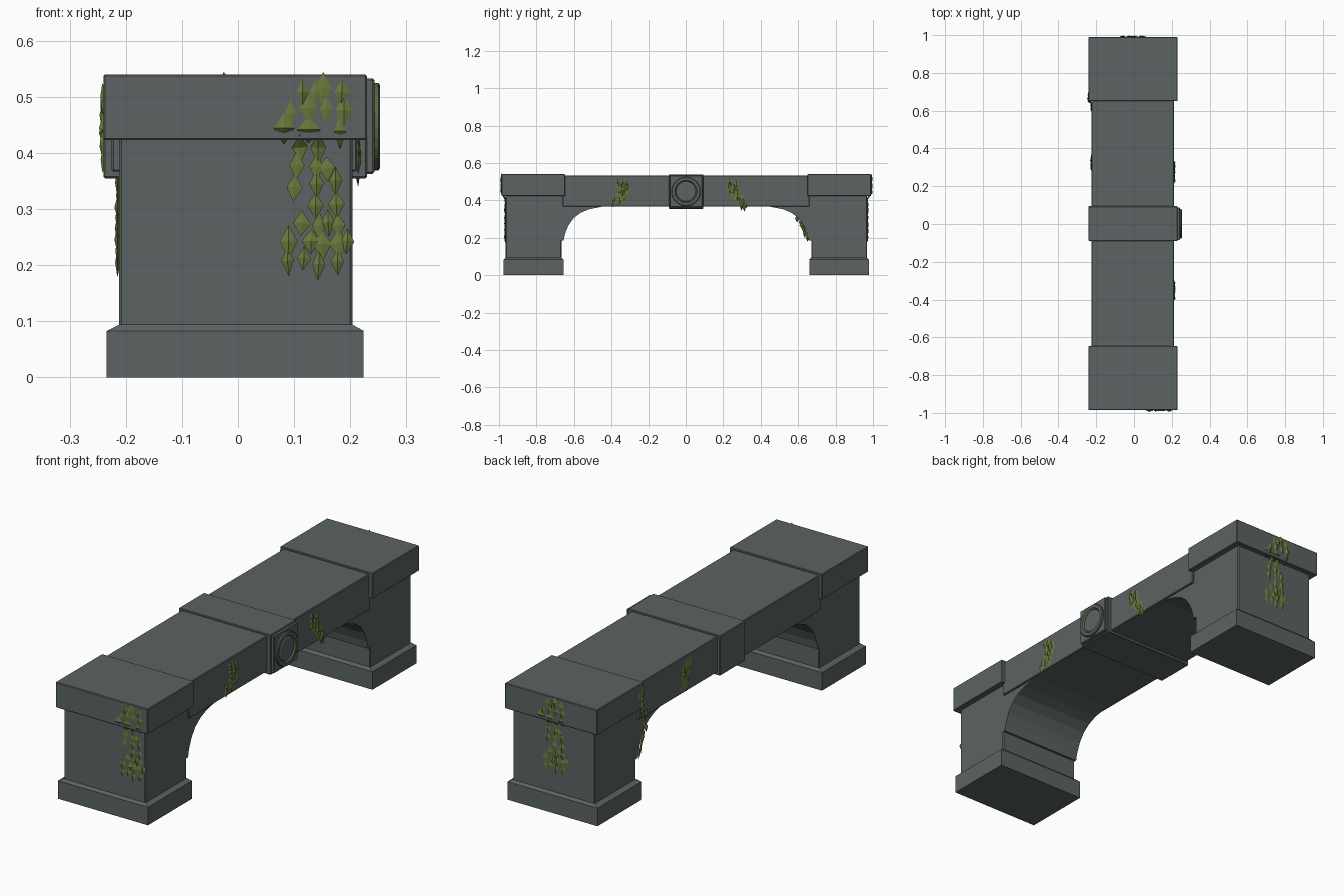
import bpy, bmesh, math, random
from mathutils import Vector

if "Cube" in bpy.data.objects:
    bpy.data.objects.remove(bpy.data.objects["Cube"])

random.seed(4)


def material(name, col):
    m = bpy.data.materials.new(name)
    m.diffuse_color = (*col, 1)
    m.use_nodes = True
    m.node_tree.nodes["Principled BSDF"].inputs["Base Color"].default_value = m.diffuse_color
    return m


STONE = material("grey stone", (0.105, 0.125, 0.123))
LEAF = material("ivy green", (0.145, 0.19, 0.045))
MOSS = material("mossy stone", (0.105, 0.13, 0.04))


def finish(bm, name, *mats):
    bmesh.ops.recalc_face_normals(bm, faces=bm.faces)
    me = bpy.data.meshes.new(name)
    bm.to_mesh(me)
    bm.free()
    ob = bpy.data.objects.new(name, me)
    bpy.context.collection.objects.link(ob)
    for m in mats:
        me.materials.append(m)
    return ob


def box(name, x0, x1, y0, y1, z0, z1, bevel=0.004):
    bm = bmesh.new()
    bmesh.ops.create_cube(bm, size=1)
    for v in bm.verts:
        v.co = Vector((x1 if v.co.x > 0 else x0, y1 if v.co.y > 0 else y0, z1 if v.co.z > 0 else z0))
    if bevel:
        bmesh.ops.bevel(bm, geom=bm.edges[:], offset=bevel, segments=1, affect='EDGES')
    return finish(bm, name, STONE)


def extrude_profile(name, pts, x0, x1):
    # side profile (y, z) pushed across the width
    bm = bmesh.new()
    f = bm.faces.new([bm.verts.new((x0, y, z)) for y, z in pts])
    ext = bmesh.ops.extrude_face_region(bm, geom=[f])
    for v in ext['geom']:
        if isinstance(v, bmesh.types.BMVert):
            v.co.x = x1
    return finish(bm, name, STONE)


def stepped_base(name, rings):
    # stack of rectangles: (x0, x1, y0, y1, z)
    bm = bmesh.new()
    loops = [[bm.verts.new((x, y, z)) for x, y in ((a, c), (b, c), (b, d), (a, d))]
             for a, b, c, d, z in rings]
    for lo, hi in zip(loops, loops[1:]):
        for i in range(4):
            j = (i + 1) % 4
            bm.faces.new((lo[i], lo[j], hi[j], hi[i]))
    bm.faces.new(loops[0])
    bm.faces.new(loops[-1])
    return finish(bm, name, STONE)


# piers, bases, caps and arch brackets at both ends
for s, end in ((-1, "front"), (1, "back")):
    def span(a, b):
        return sorted((s * a + 0.002, s * b + 0.002))
    y0, y1 = span(0.657, 0.977)
    p0, p1 = span(0.668, 0.966)
    stepped_base(end + "_base", [(-0.234, 0.224, y0, y1, 0), (-0.234, 0.224, y0, y1, 0.083),
                                 (-0.212, 0.204, p0, p1, 0.094)])
    box(end + "_pier", -0.212, 0.204, p0, p1, 0.085, 0.45)
    box(end + "_cap", -0.24, 0.23, *span(0.648, 0.988), 0.423, 0.54, 0.003)
    arc = [(0.655, 0.185), (0.648, 0.22), (0.63, 0.265), (0.602, 0.305), (0.565, 0.333),
           (0.52, 0.352), (0.45, 0.366), (0.42, 0.38), (0.68, 0.43), (0.68, 0.185)]
    extrude_profile(end + "_arch_bracket", [(s * y, z) for y, z in arc], -0.212, 0.204)

# beam and central keystone
box("beam", -0.225, 0.212, -0.66, 0.66, 0.367, 0.532, 0.003)
box("keystone", -0.24, 0.23, -0.091, 0.094, 0.355, 0.539, 0.003)
box("medallion_plate", 0.22, 0.243, -0.085, 0.088, 0.363, 0.533, 0.003)

# round medallion: turned rings with a mossy groove
bm = bmesh.new()
N = 24
prof = [(0.078, 0.238), (0.078, 0.250), (0.074, 0.253), (0.060, 0.253), (0.054, 0.246), (0.048, 0.250)]
rings = [[bm.verts.new((x, 0.001 + r * math.cos(2 * math.pi * i / N), 0.447 + r * math.sin(2 * math.pi * i / N)))
          for i in range(N)] for r, x in prof]
for k, (a, b) in enumerate(zip(rings, rings[1:])):
    for i in range(N):
        j = (i + 1) % N
        f = bm.faces.new((a[i], a[j], b[j], b[i]))
        f.material_index = 1 if k in (0, 3) else 0
bm.faces.new(rings[-1])
finish(bm, "medallion", STONE, MOSS)


def ivy(name, leaves, place):
    # each leaf is a flat eight-sided diamond: (u, v, half width, half height)
    bm = bmesh.new()
    for u, v, w, h in leaves:
        d = random.uniform(0.004, 0.008)
        t = random.uniform(-0.003, 0.003)
        rim = [bm.verts.new(place(u + a, v + b, 0.002)) for a, b in
               ((-w, 0), (t, -h), (w, t), (0, h * 0.9))]
        for off in (d, -0.004):
            c = bm.verts.new(place(u, v, off))
            for i in range(4):
                bm.faces.new((rim[i], rim[(i + 1) % 4], c))
    finish(bm, name, LEAF)


# ivy hanging over both ends: height -> leaf positions across
rows = {0.512: (.115, .138, .152, .185), 0.475: (.094, .125, .157, .189), 0.44: (.082, .126, .182),
        0.405: (.11, .143), 0.375: (.105, .14, .158), 0.345: (.101, .14, .174),
        0.31: (.138, .175), 0.275: (.114, .144, .160, .178), 0.24: (.09, .13, .15, .178, .195),
        0.208: (.088, .118, .144, .177)}
ends = [(x, z + random.uniform(-.006, .006), (.021 if z == 0.44 and x < .15 else .0135) + random.uniform(-.003, .003),
         random.uniform(.023, .033)) for z, xs in rows.items() for x in xs]


def depth(z):
    return 0.988 if z > 0.425 else 0.967


ivy("front_ivy", ends, lambda u, v, o: (u, -depth(v) - o + 0.002, v))
ivy("back_ivy", ends, lambda u, v, o: (0.127 - u, depth(v) + o + 0.002, v))


def trail(path, width, count):
    # leaves scattered along a drooping path
    out = []
    for k in range(count):
        t = k / (count - 1) * (len(path) - 1)
        i = min(int(t), len(path) - 2)
        a, b = Vector(path[i]), Vector(path[i + 1])
        p = a.lerp(b, t - i)
        out.append((p.x + width * ((k % 3) - 1) + random.uniform(-.006, .006), p.y,
                    random.uniform(.010, .015), random.uniform(.018, .027)))
    return out


# ivy on the long sides
ivy("right_ivy_a", trail([(-.345, .50), (-.33, .45), (-.37, .385)], .024, 19),
    lambda u, v, o: (0.212 + o, u, v))
ivy("right_ivy_b", trail([(.245, .50), (.255, .45), (.285, .40), (.315, .365)], .018, 20),
    lambda u, v, o: (0.212 + o, u, v))
ivy("left_ivy_a", trail([(.315, .50), (.32, .45), (.34, .385)], .022, 19),
    lambda u, v, o: (-0.225 - o, u, v))
ivy("left_ivy_b", trail([(.665, .50), (.655, .44), (.63, .38)], .015, 16),
    lambda u, v, o: ((-0.24 if u > 0.648 else -0.225) - o, u, v))
ivy("left_ivy_tendril", trail([(.615, .37), (.595, .31), (.625, .26), (.64, .205)], .004, 9),
    lambda u, v, o: (-0.213 - o, u, v))
